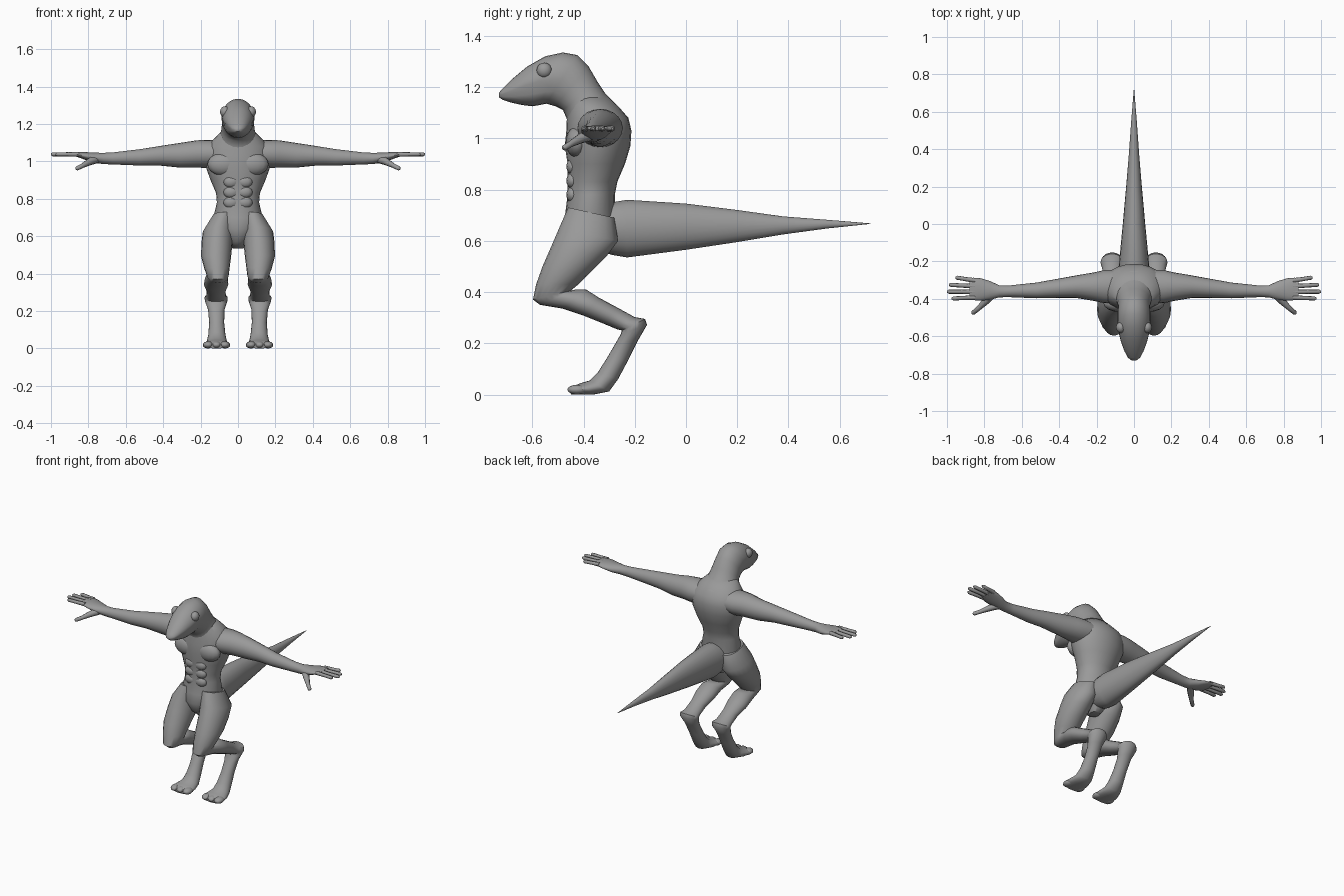
import bpy, bmesh, math
from mathutils import Vector

skin = bpy.data.materials.new("grey_skin")
skin.diffuse_color = (0.32, 0.32, 0.32, 1)


def finish(name, bm):
    bmesh.ops.recalc_face_normals(bm, faces=bm.faces)
    me = bpy.data.meshes.new(name)
    bm.to_mesh(me)
    bm.free()
    me.materials.append(skin)
    ob = bpy.data.objects.new(name, me)
    bpy.context.collection.objects.link(ob)
    return ob


def loft(name, rings, n=20, pinch=None):
    """Skin elliptical rings, each (centre, half axis a, half axis b)."""
    bm = bmesh.new()
    loops = []
    for k, (c, a, b) in enumerate(rings):
        loop = []
        for i in range(n):
            t = 2 * math.pi * i / n
            s = 0.93 if pinch and k >= pinch and i in (n - 1, n // 2 + 1) else 1
            loop.append(bm.verts.new(c + (a * math.cos(t) + b * math.sin(t)) * s))
        loops.append(loop)
    for p, q in zip(loops, loops[1:]):
        for i in range(n):
            j = (i + 1) % n
            bm.faces.new((p[i], p[j], q[j], q[i]))
    bm.faces.new(loops[0])
    bm.faces.new(loops[-1])
    return finish(name, bm)


def side_ring(y1, z1, y2, z2, hw, cx=0):
    """Ring spanning two points of the side outline, with a half width."""
    p, q = Vector((cx, y1, z1)), Vector((cx, y2, z2))
    return (p + q) / 2, Vector((hw, 0, 0)), (p - q) / 2


def ball(name, c, r, u=16, v=10):
    bm = bmesh.new()
    bmesh.ops.create_uvsphere(bm, u_segments=u, v_segments=v, radius=1)
    bmesh.ops.scale(bm, vec=r, verts=bm.verts)
    bmesh.ops.translate(bm, vec=c, verts=bm.verts)
    return finish(name, bm)


def digit(name, points, radii):
    """Thin tapered finger along a path of points."""
    pts = [Vector(p) for p in points]
    d = (pts[-1] - pts[0]).normalized()
    a = d.cross(Vector((0, 0, 1))).normalized()
    b = a.cross(d)
    return loft(name, [(p, a * r, b * r) for p, r in zip(pts, radii)], 8)


# torso: z, centre y, half width, half depth
torso = [(.535, -.37, .03, .04), (.57, -.375, .055, .08), (.64, -.38, .11, .105),
         (.70, -.375, .132, .097), (.78, -.37, .113, .092), (.83, -.365, .117, .097),
         (.90, -.35, .147, .112), (.97, -.345, .172, .128), (1.03, -.34, .18, .127),
         (1.08, -.345, .165, .12), (1.12, -.36, .13, .10), (1.16, -.38, .09, .08)]
loft("torso", [(Vector((0, y, z)), Vector((w, 0, 0)), Vector((0, d, 0)))
               for z, y, w, d in torso], 24)

# neck and head: upper outline point, lower outline point, half width
head = [(-.25, 1.11, -.46, 1.03, .13), (-.315, 1.175, -.465, 1.075, .10),
        (-.345, 1.22, -.48, 1.11, .09), (-.38, 1.28, -.51, 1.125, .085),
        (-.425, 1.325, -.545, 1.135, .088), (-.48, 1.335, -.57, 1.13, .088),
        (-.55, 1.32, -.60, 1.125, .083), (-.62, 1.28, -.64, 1.13, .07),
        (-.68, 1.23, -.685, 1.14, .05), (-.715, 1.195, -.715, 1.15, .032),
        (-.73, 1.178, -.73, 1.16, .012)]
loft("head", [side_ring(*r) for r in head], 24, pinch=5)

# tail: y, top z, bottom z, half width
tail = [(-.36, .73, .57, .08), (-.29, .75, .545, .085), (-.23, .76, .535, .082),
        (0, .745, .565, .06), (.2, .72, .595, .042), (.38, .695, .625, .027),
        (.55, .682, .648, .015), (.72, .668, .666, .001)]
loft("tail", [side_ring(y, t, y, b, w) for y, t, b, w in tail])

# leg: front point, back point, half width, centre x
leg = [(-.46, .73, -.28, .69, .06, .075), (-.495, .65, -.265, .60, .083, .105),
       (-.525, .58, -.31, .54, .083, .113), (-.56, .5, -.37, .48, .08, .117),
       (-.585, .43, -.42, .43, .068, .113), (-.597, .37, -.45, .405, .058, .108),
       (-.57, .35, -.43, .41, .055, .108), (-.48, .335, -.39, .41, .062, .115),
       (-.40, .308, -.34, .378, .065, .117), (-.33, .28, -.26, .335, .05, .117),
       (-.27, .255, -.20, .302, .053, .117), (-.25, .25, -.16, .295, .062, .117),
       (-.255, .235, -.152, .272, .06, .117), (-.275, .20, -.185, .215, .044, .116),
       (-.31, .14, -.225, .135, .04, .114), (-.345, .085, -.265, .06, .046, .113),
       (-.375, .055, -.30, .012, .055, .113), (-.41, .045, -.36, 0, .068, .115),
       (-.435, .035, -.43, 0, .07, .115), (-.452, .022, -.448, 0, .055, .115)]

# arm: x, centre y, centre z, half depth, half height
arm = [(.08, -.335, 1.04, .09, .07), (.16, -.335, 1.04, .088, .075),
       (.22, -.335, 1.04, .075, .073), (.31, -.335, 1.033, .06, .066),
       (.42, -.345, 1.03, .05, .052), (.52, -.355, 1.022, .042, .044),
       (.67, -.36, 1.016, .031, .032), (.72, -.36, 1.016, .032, .03),
       (.77, -.355, 1.02, .05, .027), (.82, -.35, 1.03, .06, .02),
       (.86, -.347, 1.037, .06, .013), (.88, -.347, 1.04, .05, .008)]

# fingers: y at base, y at tip, tip x
fingers = [(-.302, -.287, .955), (-.333, -.325, .99), (-.363, -.362, 1.0),
           (-.393, -.398, .975)]

for s, side in ((1, "left"), (-1, "right")):
    loft(side + "_leg", [side_ring(*r[:5], s * r[5]) for r in leg])
    for i, x in enumerate((.07, .115, .16)):
        ball(f"{side}_toe_{i + 1}", (s * x, -.425, .019), (.028, .038, .019), 12, 8)

    loft(side + "_arm", [(Vector((s * x, y, z)), Vector((0, d, 0)), Vector((0, 0, h)))
                         for x, y, z, d, h in arm])
    for i, (y0, y1, x1) in enumerate(fingers):
        xs = (.85, (.85 + x1) / 2, x1 - .01, x1)
        ys = (y0, (y0 + y1) / 2, y1, y1)
        digit(f"{side}_finger_{i + 1}",
              [(s * x, y, 1.038) for x, y in zip(xs, ys)], (.013, .011, .011, .005))
    digit(side + "_thumb", [(s * .75, -.365, 1.015), (s * .79, -.41, 1.0),
                            (s * .83, -.45, .978), (s * .86, -.475, .963),
                            (s * .866, -.48, .96)], (.024, .02, .013, .012, .005))

    # eyes and muscles
    ball(side + "_eye", (s * .07, -.553, 1.265), (.026, .03, .03))
    ball(side + "_chest_muscle", (s * .075, -.425, .985), (.088, .045, .062))
    for i, z in enumerate((.89, .835, .78)):
        ball(f"{side}_belly_muscle_{i + 1}", (s * .036, -.443, z), (.042, .024, .032), 12, 8)

# smooth shading everywhere, keeping sharp creases
for ob in bpy.context.scene.objects:
    ob.select_set(True)
    bpy.context.view_layer.objects.active = ob
bpy.ops.object.shade_smooth_by_angle(angle=math.radians(50))
